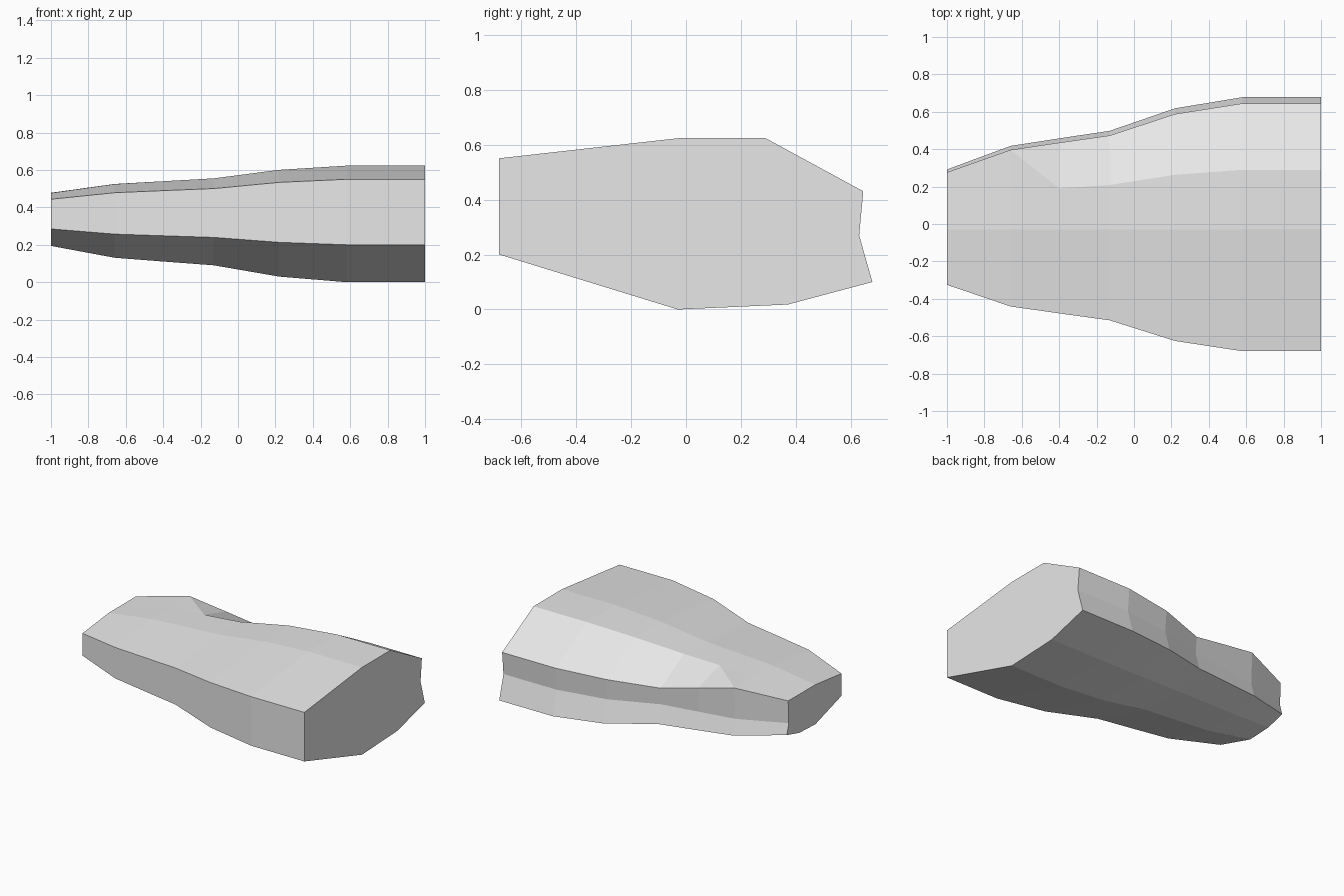
import bpy
import bmesh

# Remove the default cube only
cube = bpy.data.objects.get("Cube")
if cube:
    bpy.data.objects.remove(cube, do_unlink=True)

# Plain grey material
grey = bpy.data.materials.new("plain_grey")
grey.use_nodes = True
colour = (0.8, 0.8, 0.8, 1.0)
grey.diffuse_color = colour
grey.node_tree.nodes["Principled BSDF"].inputs["Base Color"].default_value = colour

# Cross-section (y, z) at the wide end
section = [(-0.68, 0.55), (-0.03, 0.623), (0.29, 0.623), (0.645, 0.43),
           (0.63, 0.27), (0.678, 0.10), (0.37, 0.018), (-0.03, 0.0), (-0.68, 0.20)]
RIDGE, SHOULDER = 2, 3

# Stations along the length: x, section scale, shoulder height (None = scaled)
stations = [(-1.0, 0.454, 0.478), (-0.66, 0.632, 0.525), (-0.4, 0.689, 0.47),
            (-0.13, 0.746, None), (0.22, 0.916, None), (0.58, 1.0, None), (1.0, 1.0, None)]
CENTRE_Y, CENTRE_Z = -0.03, 0.355


def add_ring(bm, x, scale, shoulder):
    ring = []
    for i, (y, z) in enumerate(section):
        py = CENTRE_Y + (y - CENTRE_Y) * scale
        pz = CENTRE_Z + (z - CENTRE_Z) * scale
        if i == SHOULDER and shoulder is not None:
            pz = shoulder
        ring.append(bm.verts.new((x, py, pz)))
    return ring


# Loft the tapered body through the rings
bm = bmesh.new()
rings = [add_ring(bm, *s) for s in stations]
count = len(section)
for k, (a, b) in enumerate(zip(rings, rings[1:])):
    for i in range(count):
        j = (i + 1) % count
        if i == RIDGE and k == 1:
            # Crease where the raised shoulder drops to the bevel
            bm.faces.new((a[i], b[i], a[j]))
            bm.faces.new((b[i], b[j], a[j]))
        else:
            bm.faces.new((a[i], b[i], b[j], a[j]))

# Close both ends
bm.faces.new(rings[0])
bm.faces.new(rings[-1][::-1])
bmesh.ops.recalc_face_normals(bm, faces=bm.faces[:])

mesh = bpy.data.meshes.new("tapered_body")
bm.to_mesh(mesh)
bm.free()
mesh.materials.append(grey)
body = bpy.data.objects.new("tapered_body", mesh)
bpy.context.collection.objects.link(body)
